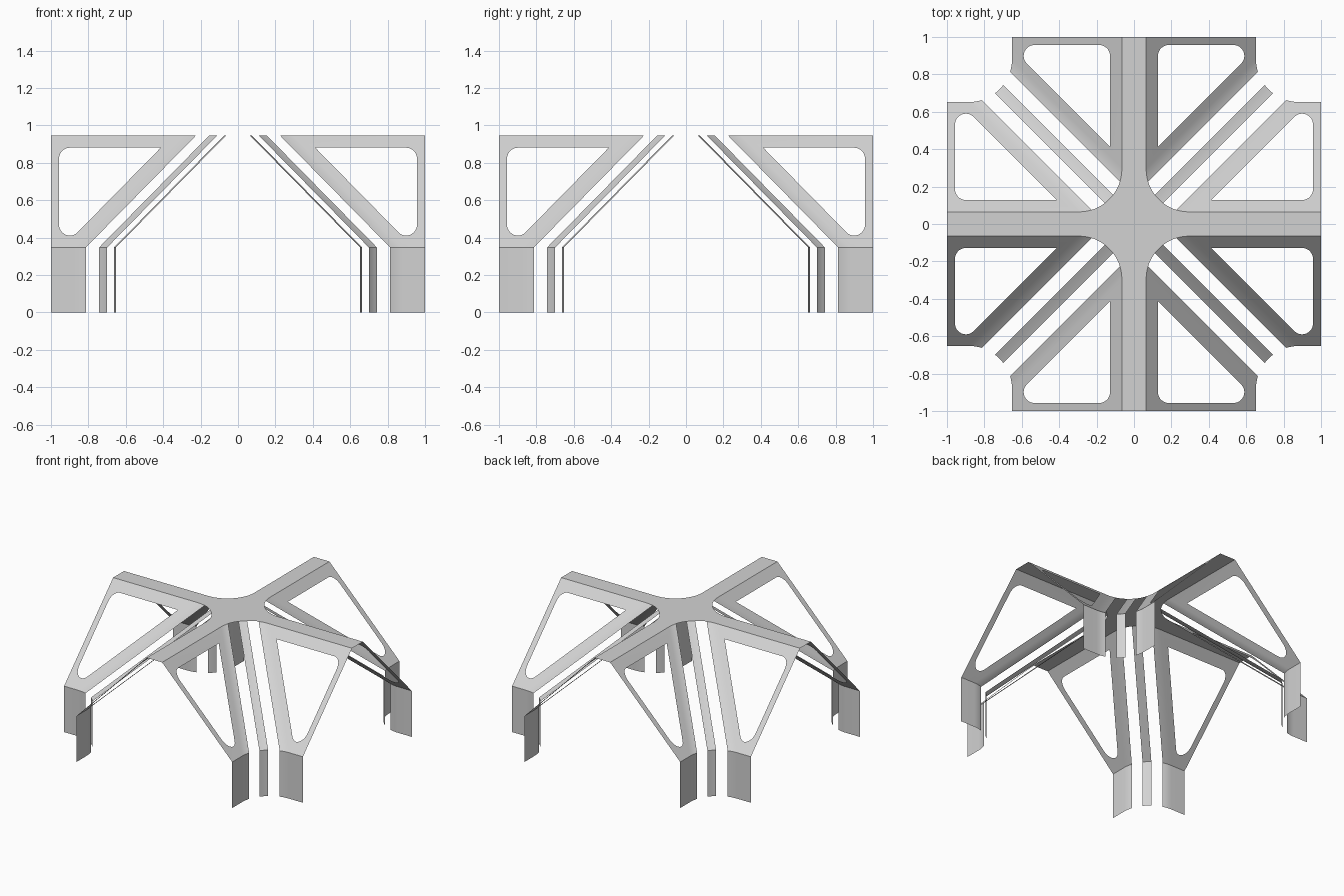
import bpy, bmesh, math
from mathutils import Matrix, Vector

if "Cube" in bpy.data.objects:
    bpy.data.objects.remove(bpy.data.objects["Cube"])

TOP, KNEE = 0.945, 0.348        # roof height, top of the legs
HALF, RUN = 0.065, 0.587        # half width of an arm, sideways run of the slope
R = 0.23                        # inner corner radius
C = HALF + R                    # inner corner centre at roof level

grey = bpy.data.materials.new("light_grey")
grey.diffuse_color = (0.65, 0.65, 0.65, 1)
grey.use_nodes = True
grey.node_tree.nodes["Principled BSDF"].inputs["Base Color"].default_value = grey.diffuse_color


def arc(cx, cy, r, a0, a1, n):
    """Points on an arc, angles in degrees."""
    angles = [math.radians(a0 + (a1 - a0) * i / n) for i in range(n + 1)]
    return [(cx + r * math.cos(a), cy + r * math.sin(a)) for a in angles]


def slope_z(y):
    return TOP - (y - HALF) * (TOP - KNEE) / RUN


def band(bm, lower, upper):
    """Quads between two rows of points."""
    a = [bm.verts.new(p) for p in lower]
    b = [bm.verts.new(p) for p in upper]
    for i in range(len(a) - 1):
        bm.faces.new((a[i], a[i + 1], b[i + 1], b[i]))


def sweep(bm, section, slope=True, leg=None):
    """Slide a plan section down the slope, then drop it as a leg."""
    top = [(x, y, TOP) for x, y in section]
    if slope:
        band(bm, [(x + RUN, y + RUN, KNEE) for x, y in section], top)
    leg = leg or section
    band(bm, [(x + RUN, y + RUN, 0) for x, y in leg],
         [(x + RUN, y + RUN, KNEE) for x, y in leg])


def finish(bm, name, mirror=False, turn=0):
    bmesh.ops.remove_doubles(bm, verts=bm.verts[:], dist=1e-4)
    if mirror:
        for v in bm.verts:
            v.co.x, v.co.y = v.co.y, v.co.x
    # make every face look up and out
    bm.normal_update()
    for f in bm.faces:
        if f.normal.dot(Vector((1, 1, 1))) < 0:
            f.normal_flip()
    bmesh.ops.rotate(bm, verts=bm.verts[:], cent=(0, 0, 0),
                     matrix=Matrix.Rotation(math.radians(turn), 3, 'Z'))
    mesh = bpy.data.meshes.new(name)
    bm.to_mesh(mesh)
    bm.free()
    mesh.materials.append(grey)
    ob = bpy.data.objects.new(name, mesh)
    bpy.context.collection.objects.link(ob)
    bpy.ops.object.select_all(action='DESELECT')
    bpy.context.view_layer.objects.active = ob
    ob.select_set(True)
    bpy.ops.object.shade_smooth_by_angle(angle=math.radians(30))


def side_panel(name, mirror, turn):
    bm = bmesh.new()
    # flat sloping frame with a rounded triangular window
    outline = [(C, HALF), (1, HALF), (1, HALF + RUN), (C + RUN, HALF + RUN)]
    r, right, near, offset = 0.058, 0.957, 0.128, 0.285
    window = [(near + offset, near)]
    window += arc(right - r, near + r, r, -90, 0, 8)
    window += arc(right - r, right - offset - r * (1 + math.sqrt(2)), r, 0, 135, 12)
    edges = []
    for loop in (outline, window):
        vs = [bm.verts.new((x, y, 0)) for x, y in loop]
        edges += [bm.edges.new((vs[i - 1], vs[i])) for i in range(len(vs))]
    bmesh.ops.triangle_fill(bm, edges=edges, use_beauty=True, normal=(0, 0, 1))
    for v in bm.verts:
        v.co.z = slope_z(v.co.y)
    # curved inner edge and leg
    inner = arc(C, C, R, -107.5, -90, 5)
    sweep(bm, inner, leg=inner + [(1 - RUN, HALF)])
    finish(bm, name, mirror, turn)


def diagonal_strip(name, turn):
    bm = bmesh.new()
    sweep(bm, arc(C, C, R, -142.6, -127.4, 4))
    finish(bm, name, turn=turn)


# cross-shaped roof with rounded inner corners
bm = bmesh.new()
corner = [(1, HALF)] + arc(C, C, R, -90, -180, 24) + [(HALF, 1)]
ring = []
for k in range(4):
    rot = Matrix.Rotation(k * math.pi / 2, 3, 'Z')
    ring += [bm.verts.new(rot @ Vector((x, y, TOP))) for x, y in corner]
roof = bm.faces.new(ring)
bmesh.ops.triangulate(bm, faces=[roof])
finish(bm, "cross_roof")

# panels and strips around the four corners
for k in range(4):
    side_panel(f"side_panel_a_{k + 1}", False, 90 * k)
    side_panel(f"side_panel_b_{k + 1}", True, 90 * k)
    diagonal_strip(f"diagonal_strip_{k + 1}", 90 * k)
